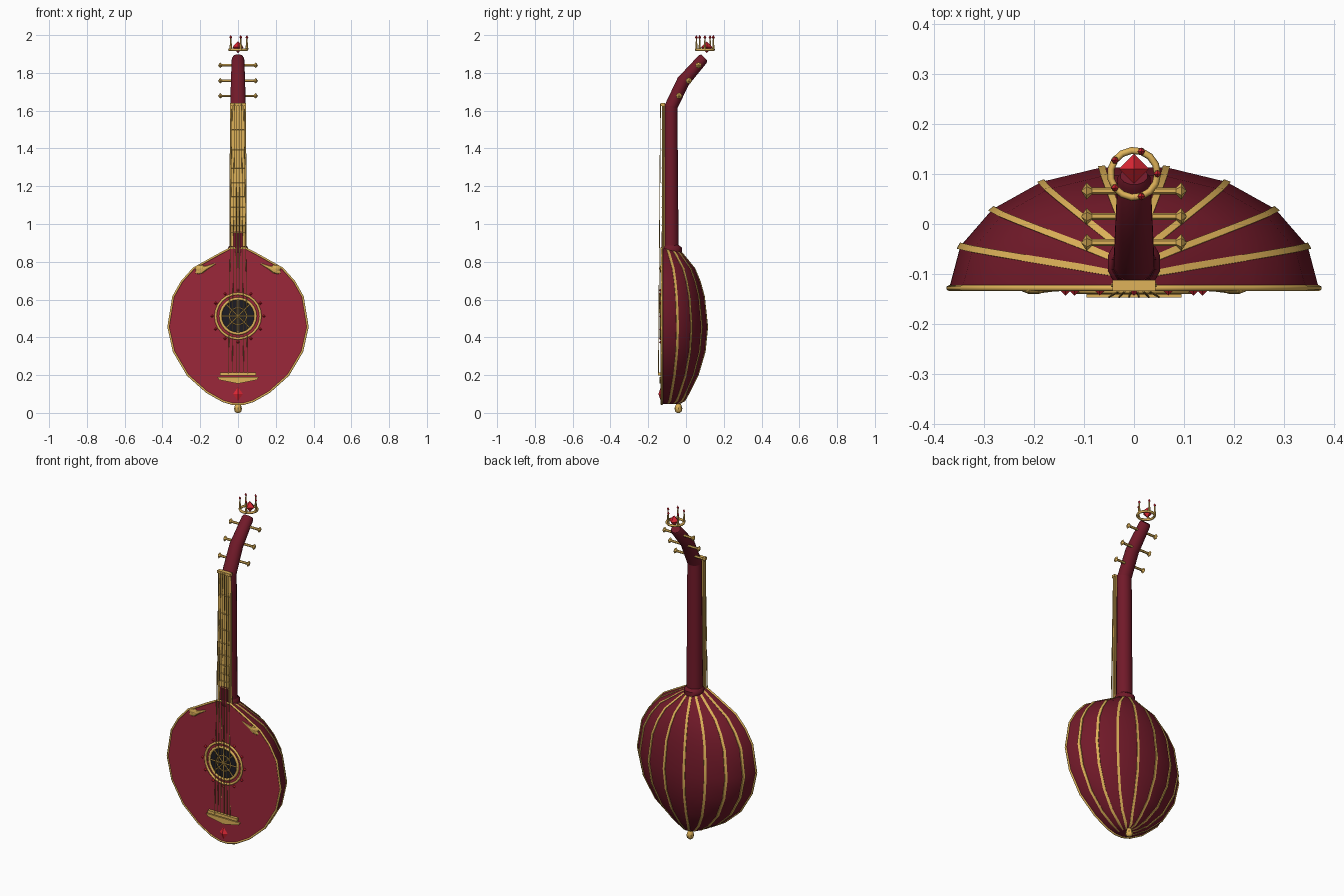
import bpy, bmesh, math
from mathutils import Vector

if "Cube" in bpy.data.objects:
    bpy.data.objects.remove(bpy.data.objects["Cube"])


def mat(name, rgb):
    m = bpy.data.materials.new(name)
    m.diffuse_color = (*rgb, 1)
    m.use_nodes = True
    m.node_tree.nodes["Principled BSDF"].inputs["Base Color"].default_value = m.diffuse_color
    return m


WOOD = mat("dark_red", (.165, .01, .022))
FACE = mat("face_red", (.33, .02, .042))
GOLD = mat("gold", (.74, .45, .1))
GEM = mat("gem_red", (.72, .02, .035))
DARK = mat("hole_dark", (.012, .012, .018))


def mesh(name, verts, faces, m, smooth=False):
    me = bpy.data.meshes.new(name)
    me.from_pydata(verts, [], faces)
    bm = bmesh.new()
    bm.from_mesh(me)
    bmesh.ops.recalc_face_normals(bm, faces=bm.faces)
    bm.to_mesh(me)
    bm.free()
    ob = bpy.data.objects.new(name, me)
    bpy.context.collection.objects.link(ob)
    me.materials.append(m)
    if smooth:
        bpy.ops.object.select_all(action='DESELECT')
        ob.select_set(True)
        bpy.context.view_layer.objects.active = ob
        bpy.ops.object.shade_smooth_by_angle(angle=math.radians(40))
    return ob


def loft(name, rings, m, smooth=True):
    n = len(rings[0])
    verts = [v for r in rings for v in r]
    faces = [(k * n + i, k * n + (i + 1) % n, (k + 1) * n + (i + 1) % n, (k + 1) * n + i)
             for k in range(len(rings) - 1) for i in range(n)]
    faces += [tuple(range(n)), tuple(range(len(verts) - n, len(verts)))]
    return mesh(name, verts, faces, m, smooth)


def turned(name, a, b, profile, m, n=8, smooth=True):
    # profile of (fraction along a-b, radius)
    a, b = Vector(a), Vector(b)
    q = (b - a).to_track_quat('Z', 'Y')
    rings = [[a + (b - a) * t + q @ Vector((r * math.cos(i * math.tau / n), r * math.sin(i * math.tau / n), 0))
              for i in range(n)] for t, r in profile]
    return loft(name, rings, m, smooth)


def tube(name, pts, r, m, closed=False, res=1):
    cu = bpy.data.curves.new(name, 'CURVE')
    cu.dimensions = '3D'
    cu.bevel_depth, cu.bevel_resolution = r, res
    cu.use_fill_caps = True
    sp = cu.splines.new('POLY')
    sp.points.add(len(pts) - 1)
    for p, c in zip(sp.points, pts):
        p.co = (*c, 1)
    sp.use_cyclic_u = closed
    cu.materials.append(m)
    ob = bpy.data.objects.new(name, cu)
    bpy.context.collection.objects.link(ob)
    bpy.ops.object.select_all(action='DESELECT')
    ob.select_set(True)
    bpy.context.view_layer.objects.active = ob
    bpy.ops.object.convert(target='MESH')
    return ob


def box(name, x, y, z, m):
    c = [(a, b) for a, b in ((x[0], y[0]), (x[1], y[0]), (x[1], y[1]), (x[0], y[1]))]
    return loft(name, [[(a, b, h) for a, b in c] for h in z], m, False)


def gem(name, c, r, h, m=GEM, ry=None):
    x, y, z = c
    ry = ry or r
    v = [(x + r, y, z), (x, y + ry, z), (x - r, y, z), (x, y - ry, z), (x, y, z + h), (x, y, z - h)]
    f = [(i, (i + 1) % 4, k) for i in range(4) for k in (4, 5)]
    return mesh(name, v, f, m)


def circle_xz(r, y, z, n):
    return [(r * math.cos(i * math.tau / n), y, z + r * math.sin(i * math.tau / n)) for i in range(n)]


# bowl: half-ellipse sections (z, half width, depth), nine staves
Y0 = -.128
ROWS = [(.872, .04, .085), (.835, .11, .12), (.765, .235, .177), (.695, .298, .206), (.615, .343, .228),
        (.455, .369, .245), (.325, .34, .232), (.2, .266, .195), (.11, .165, .15), (.062, .08, .122),
        (.046, .025, .092)]


def stave(deg, g=1.0, off=0.0):
    a = math.radians(deg)
    pts = []
    for z, w, d in ROWS:
        t = Vector((-w * math.sin(a), d * math.cos(a))).normalized() * min(off, w * .15) if off > 0 else \
            Vector((-w * math.sin(a), d * math.cos(a))).normalized() * max(off, -w * .15)
        pts.append((w * math.cos(a) * g + t.x, Y0 + d * math.sin(a) * g + t.y, z))
    return pts


cols = [stave(20 * k) for k in range(10)]
loft("bowl", [list(r) for r in zip(*cols)], WOOD)
for k in range(1, 9):
    edges = [stave(20 * k, g, o) for g, o in ((.985, -.007), (1.012, -.007), (1.012, .007), (.985, .007))]
    loft(f"bowl_rib_{k}", [list(r) for r in zip(*edges)], GOLD)

# soundboard and edge binding
outline = cols[0] + cols[9][::-1]
loft("soundboard", [[(x, y, z) for x, _, z in outline] for y in (Y0, -.131)], FACE, False)
tube("edge_binding", outline, .006, GOLD, True)

# rosette with web and gem surround
RZ = .512
loft("sound_hole", [circle_xz(.088, y, RZ, 24) for y in (-.130, -.1325)], DARK, False)
for i, (r, t) in enumerate(((.119, .007), (.093, .008), (.045, .003))):
    tube(f"rosette_ring_{i}", circle_xz(r, -.133, RZ, 24), t, GOLD, True)
for i in range(4):
    a = i * math.pi / 4
    dx, dz = .09 * math.cos(a), .09 * math.sin(a)
    tube(f"rosette_spoke_{i}", [(-dx, -.134, RZ - dz), (dx, -.134, RZ + dz)], .003, GOLD)
gem("rosette_boss", (0, -.135, RZ), .014, .014, GOLD, .007)
for i, p in enumerate(circle_xz(.137, -.134, RZ, 12)):
    gem(f"rosette_gem_{i}", p, .009, .009, GEM, .009)

# bridge and lower gem
box("bridge_bar", (-.095, .095), (-.147, -.13), (.198, .215), GOLD)
tri = [(-.11, .19), (.11, .19), (.1, .175), (0, .155), (-.1, .175)]
loft("bridge_apron", [[(x, y, z) for x, z in tri] for y in (-.13, -.14)], GOLD, False)
gem("lower_gem", (0, -.134, .1), .026, .036, GEM, .012)

# shoulder scrolls, flattened against the face
for s, side in ((1, "right"), (-1, "left")):
    for part, a, b, prof in (("leaf", (.12, .79), (.225, .742), [(0, .003), (.4, .009), (.7, .018), (.9, .013), (1, .004)]),
                             ("curl", (.175, .765), (.225, .765), [(0, .006), (.3, .02), (.7, .02), (1, .006)])):
        ob = turned(f"shoulder_{part}_{side}", (s * a[0], 0, a[1]), (s * b[0], 0, b[1]), prof, GOLD)
        ob.scale.y, ob.location.y = .45, -.131


# neck, heel collar and bent-back head
def section(x, y, z, rx, ry, tilt=0):
    return [(x + rx * math.cos(a), y + ry * math.sin(a) * math.cos(tilt), z - ry * math.sin(a) * math.sin(tilt))
            for a in [(i + .5) * math.tau / 12 for i in range(12)]]


loft("neck", [section(0, -.081, .84, .047, .044), section(0, -.081, 1.2, .044, .04),
              section(0, -.081, 1.625, .042, .037)], WOOD)
loft("heel_collar", [section(0, -.08, .835, .045, .045), section(0, -.078, .85, .054, .058),
                     section(0, -.078, .875, .054, .058), section(0, -.08, .888, .045, .044)], WOOD)
loft("head", [section(0, -.082, 1.615, .042, .037, .15), section(0, -.015, 1.755, .039, .036, .6),
              section(0, .088, 1.872, .034, .03, .75), section(0, .096, 1.882, .028, .024, .75)], WOOD)

# fingerboard with rails, frets and nut
box("fingerboard", (-.036, .036), (-.126, -.112), (.88, 1.63), GOLD)
box("fingerboard_tip", (-.026, .026), (-.129, -.12), (.875, .96), WOOD)
for s in (1, -1):
    tube(f"fingerboard_rail_{s}", [(s * .042, -.122, .87), (s * .038, -.122, 1.63)], .005, GOLD)
for i in range(9):
    z = 1.63 - .72 * (1 - .5 ** ((i + 1) / 4.5)) * 1.25
    tube(f"fret_{i}", [(-.037, -.127, z), (.037, -.127, z)], .003, GOLD)
box("nut", (-.043, .043), (-.134, -.112), (1.625, 1.64), GOLD)

# strings
for i in range(6):
    u = i / 2.5 - 1
    tube(f"string_{i}", [(u * .05, -.146, .205), (u * .031, -.135, 1.635)], .002, GOLD, res=0)

# pegs through the head
for i, (y, z) in enumerate(((-.037, 1.678), (.015, 1.758), (.066, 1.84))):
    turned(f"peg_{i}", (-.105, y, z), (.105, y, z),
           [(0, .001), (.05, .017), (.1, .007), (.9, .007), (.95, .017), (1, .001)], GOLD, 6, False)

# crown: band, five gem-tipped spikes, central gem
CY = .1
band = [(.047 * math.cos(i * math.tau / 15), CY + .047 * math.sin(i * math.tau / 15), 1.923) for i in range(15)]
tube("crown_band", band, .007, GOLD, True)
for i in range(5):
    x, y, z = band[i * 3]
    turned(f"crown_spike_{i}", (x, y, z), (x, y, 1.985), [(0, .008), (.5, .005), (1, .003)], GOLD, 6)
    gem(f"crown_gem_{i}", (x, y, 1.988), .008, .012)
gem("crown_centre_gem", (0, .11, 1.936), .03, .031)

# end button
turned("end_button", (0, -.04, 0), (0, -.04, .05),
       [(0, .008), (.15, .017), (.45, .021), (.8, .016), (1, .01)], GOLD)
